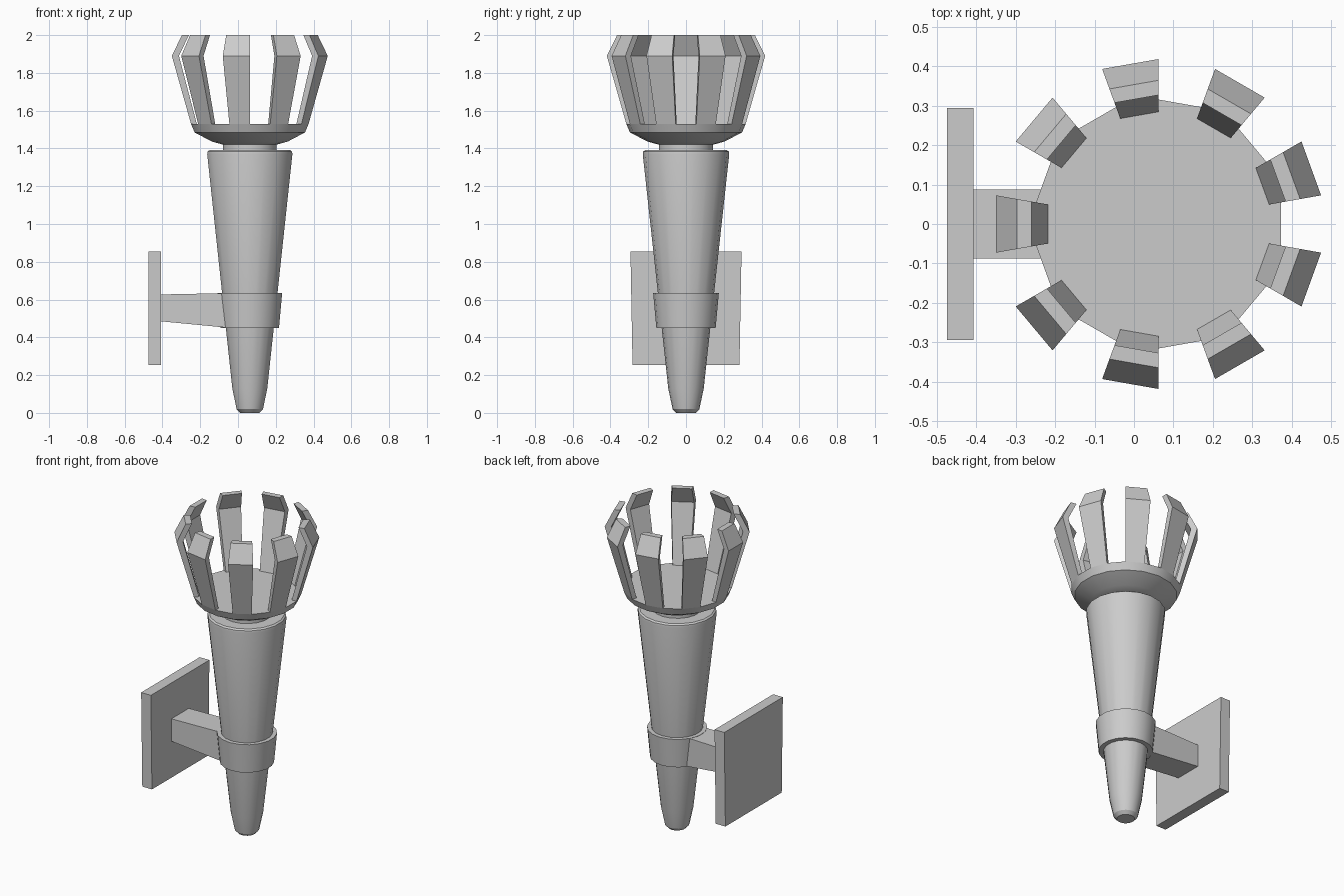
import bpy, bmesh, math

if "Cube" in bpy.data.objects:
    bpy.data.objects.remove(bpy.data.objects["Cube"])

CX = 0.0625          # torch axis
SIDES = 18
STEP = 2 * math.pi / SIDES


def finish(name, bm, smooth=True):
    bmesh.ops.recalc_face_normals(bm, faces=bm.faces)
    me = bpy.data.meshes.new(name)
    bm.to_mesh(me)
    bm.free()
    if smooth:
        me.shade_smooth()
        me.set_sharp_from_angle(angle=math.radians(30))
    ob = bpy.data.objects.new(name, me)
    bpy.context.collection.objects.link(ob)
    return ob


def polar(r, z, a):
    return (CX + r * math.cos(a), r * math.sin(a), z)


def lathe(name, profile, closed=False):
    """Spin (radius, z) points around the torch axis; cap ends unless closed."""
    bm = bmesh.new()
    rings = [[bm.verts.new(polar(r, z, (i + 0.5) * STEP)) for i in range(SIDES)]
             for r, z in profile]
    pairs = list(zip(rings, rings[1:]))
    if closed:
        pairs.append((rings[-1], rings[0]))
    else:
        bm.faces.new(rings[0])
        bm.faces.new(rings[-1])
    for a, b in pairs:
        for i in range(SIDES):
            j = (i + 1) % SIDES
            bm.faces.new((a[i], a[j], b[j], b[i]))
    return finish(name, bm)


def loft(name, sections):
    """Solid through a list of four-cornered cross-sections."""
    bm = bmesh.new()
    rings = [[bm.verts.new(p) for p in s] for s in sections]
    bm.faces.new(rings[0])
    bm.faces.new(rings[-1])
    n = len(rings[0])
    for a, b in zip(rings, rings[1:]):
        for i in range(n):
            j = (i + 1) % n
            bm.faces.new((a[i], a[j], b[j], b[i]))
    return finish(name, bm, smooth=False)


# Tapered handle with neck
lathe("handle", [(0.052, 0.0), (0.071, 0.02), (0.094, 0.13), (0.229, 1.37),
                 (0.227, 1.383), (0.217, 1.391), (0.144, 1.391), (0.144, 1.425)])

# Bowl
lathe("bowl", [(0.144, 1.42), (0.205, 1.437), (0.297, 1.485), (0.316, 1.53)])

# Bent prongs standing on every second bowl segment
prong = [(0.316, 1.53), (0.419, 1.89), (0.365, 2.0),
         (0.3275, 2.0), (0.381, 1.89), (0.285, 1.53)]
for k in range(9):
    mid = math.pi + k * 2 * STEP
    (o0, o1, o2, i2, i1, i0) = prong
    loft(f"prong_{k + 1}",
         [[polar(*o, mid - STEP / 2), polar(*o, mid + STEP / 2),
           polar(*i, mid + STEP / 2), polar(*i, mid - STEP / 2)]
          for o, i in ((o0, i0), (o1, i1), (o2, i2))])

# Collar around the handle
lathe("collar", [(0.125, 0.45), (0.157, 0.45), (0.174, 0.635), (0.14, 0.635)], closed=True)

# Arm between the collar and the wall plate
w = 0.0875
loft("arm", [[(x, -w, z0), (x, w, z0), (x, w, z1), (x, -w, z1)]
             for x, z0, z1 in ((-0.41, 0.485, 0.627), (-0.055, 0.451, 0.634))])

# Wall plate, slightly wider at the top
loft("wall_plate", [[(-0.475, -h, z), (-0.407, -h, z), (-0.407, h, z), (-0.475, h, z)]
                    for h, z in ((0.283, 0.253), (0.294, 0.855))])
